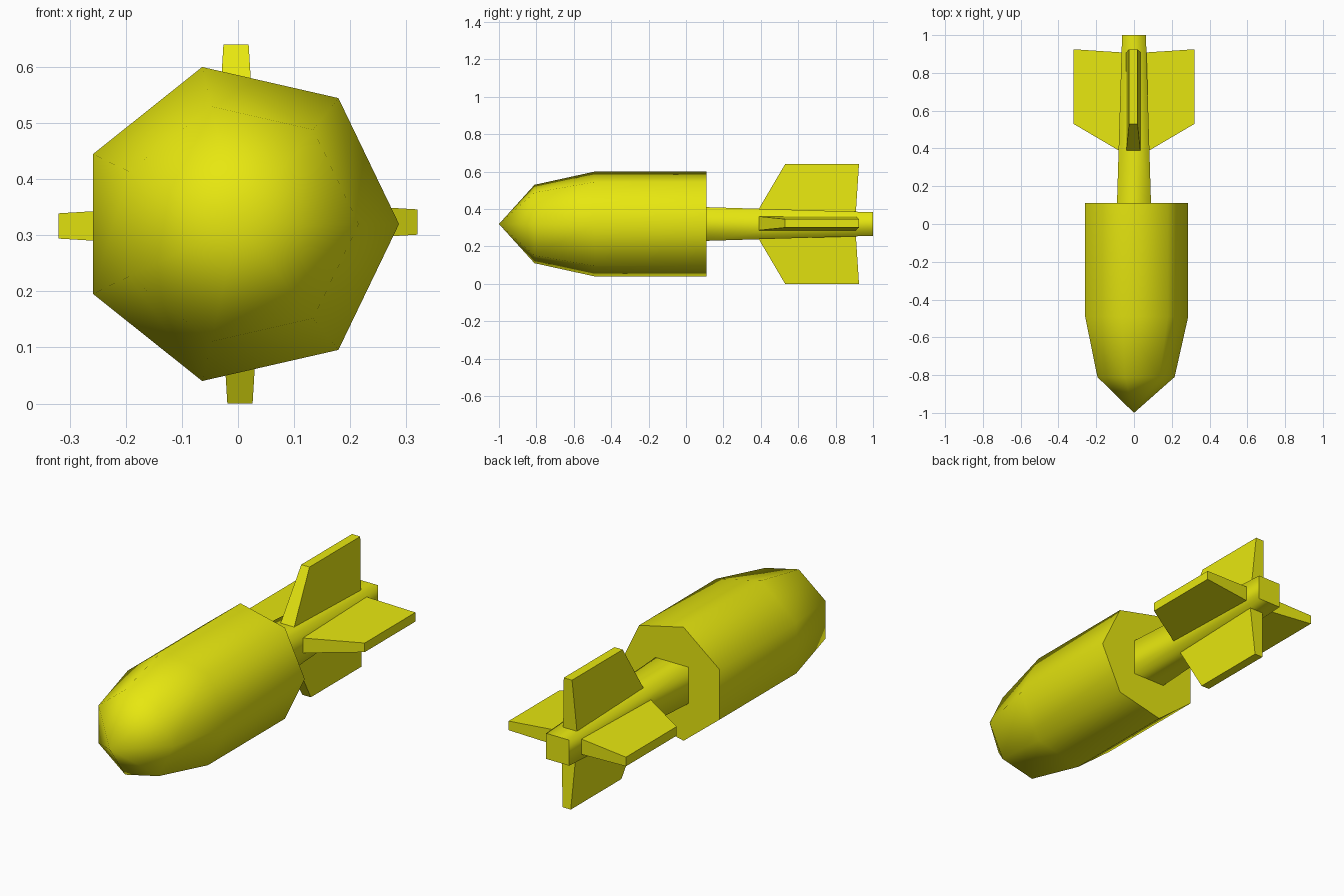
import bpy, bmesh, math
from mathutils import Matrix

if "Cube" in bpy.data.objects:
    bpy.data.objects.remove(bpy.data.objects["Cube"])

CZ = 0.32  # height of the long axis

yellow = bpy.data.materials.new("yellow paint")
yellow.diffuse_color = (0.8, 0.8, 0.005, 1)
yellow.use_nodes = True
yellow.node_tree.nodes["Principled BSDF"].inputs["Base Color"].default_value = yellow.diffuse_color


def finish(bm, name):
    bmesh.ops.recalc_face_normals(bm, faces=bm.faces)
    mesh = bpy.data.meshes.new(name)
    bm.to_mesh(mesh)
    bm.free()
    mesh.materials.append(yellow)
    obj = bpy.data.objects.new(name, mesh)
    bpy.context.collection.objects.link(obj)
    return obj


def lathe(name, profile, sides, start):
    """Smooth low-sided tube along y from (y, radius) pairs; flat rear cap."""
    bm = bmesh.new()
    rings = []
    for y, r in profile:
        if r == 0:
            rings.append([bm.verts.new((0, y, CZ))] * sides)
            continue
        angles = [start + 2 * math.pi * i / sides for i in range(sides)]
        rings.append([bm.verts.new((r * math.cos(a), y, CZ + r * math.sin(a))) for a in angles])
    for a, b in zip(rings, rings[1:]):
        for i in range(sides):
            j = (i + 1) % sides
            quad = list(dict.fromkeys((a[i], a[j], b[j], b[i])))
            bm.faces.new(quad).smooth = True
    cap = bm.faces.new(rings[-1])
    for e in cap.edges:
        e.smooth = False
    return finish(bm, name)


# Seven-sided body with pointed nose
lathe("body", [(-1, 0), (-0.81, 0.215), (-0.49, 0.287), (0.11, 0.287)], 7, 0)

# Square tapering tail boom
s = math.sqrt(2)
lathe("tail_boom", [(0.11, 0.09 * s), (1.0, 0.063 * s)], 4, math.pi / 4)

# Four tapered fins: (radius, y, half thickness) of the outline
outline = [(0.065, 0.38, 0.038), (0.32, 0.53, 0.0225), (0.32, 0.925, 0.0225), (0.06, 0.908, 0.038)]
for k, side in enumerate(("right", "top", "left", "bottom")):
    bm = bmesh.new()
    lo, hi = [[bm.verts.new((r, y, 0.0035 + d * t)) for r, y, t in outline] for d in (-1, 1)]
    bm.faces.new(lo)
    bm.faces.new(hi)
    for i in range(4):
        j = (i + 1) % 4
        bm.faces.new((lo[i], lo[j], hi[j], hi[i]))
    turn = Matrix.Translation((0, 0, CZ)) @ Matrix.Rotation(-k * math.pi / 2, 4, 'Y')
    bm.transform(turn)
    finish(bm, side + "_fin")
